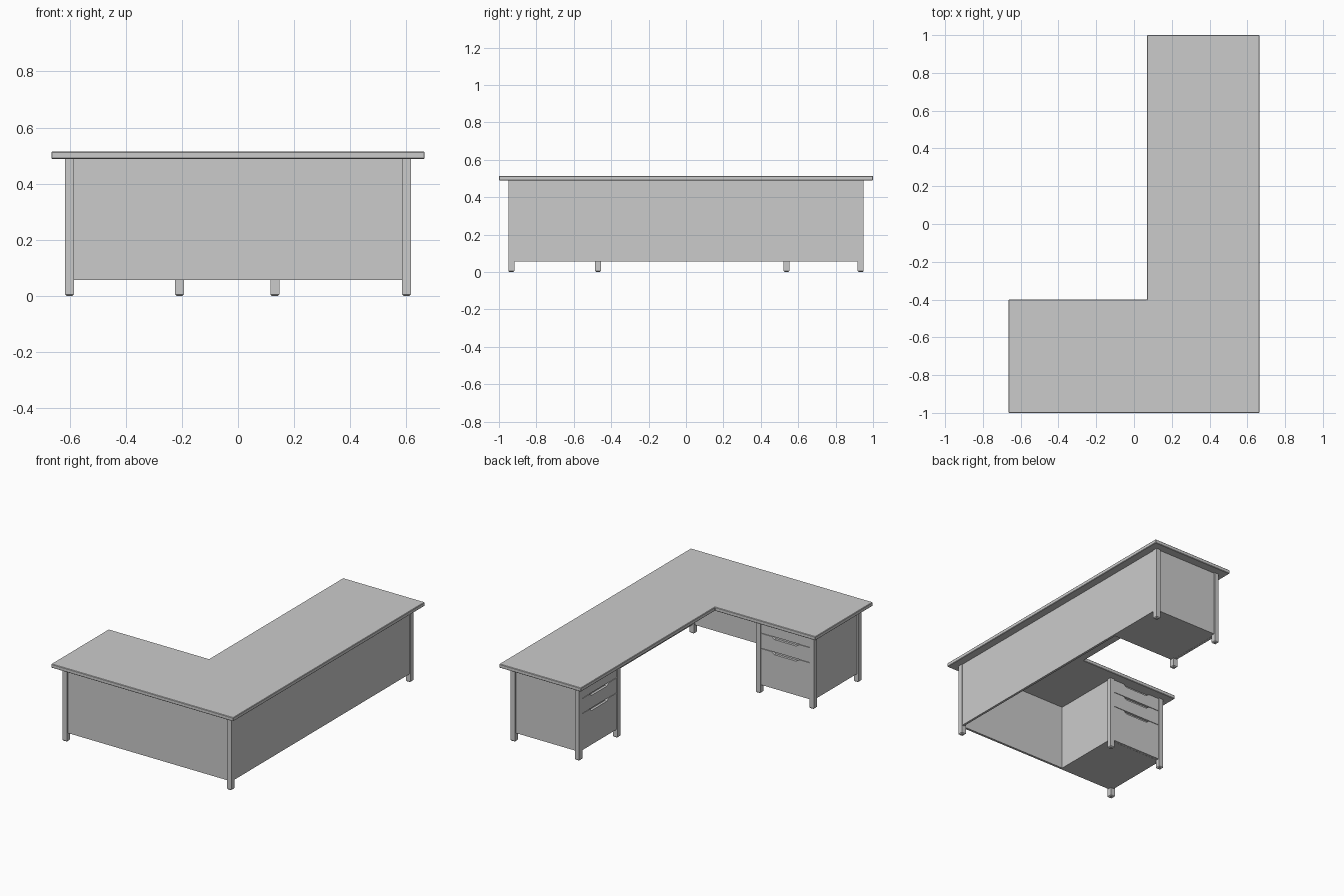
import bpy, bmesh
from math import radians
from mathutils import Matrix

if "Cube" in bpy.data.objects:
    bpy.data.objects.remove(bpy.data.objects["Cube"])

TOP, UNDER, LOW = 0.514, 0.489, 0.057   # tabletop top, underside, panel bottom
LEG = 0.032


def finish(bm, name):
    bmesh.ops.recalc_face_normals(bm, faces=bm.faces[:])
    me = bpy.data.meshes.new(name)
    bm.to_mesh(me)
    bm.free()
    ob = bpy.data.objects.new(name, me)
    bpy.context.collection.objects.link(ob)
    return ob


def make_box(bm, x0, x1, y0, y1, z0, z1):
    m = (Matrix.Translation(((x0 + x1) / 2, (y0 + y1) / 2, (z0 + z1) / 2))
         @ Matrix.Diagonal((x1 - x0, y1 - y0, z1 - z0, 1)))
    bmesh.ops.create_cube(bm, size=1, matrix=m)


def box(name, *dims):
    bm = bmesh.new()
    make_box(bm, *dims)
    return finish(bm, name)


def extrude_profile(name, pts, depth, matrix=Matrix()):
    """Polygon in local XY, extruded along local +Z, then placed by matrix."""
    bm = bmesh.new()
    f = bm.faces.new([bm.verts.new((x, y, 0)) for x, y in pts])
    r = bmesh.ops.extrude_face_region(bm, geom=[f])
    vs = [v for v in r["geom"] if isinstance(v, bmesh.types.BMVert)]
    bmesh.ops.translate(bm, verts=vs, vec=(0, 0, depth))
    bm.transform(matrix)
    return finish(bm, name)


def leg(name, x, y):
    """Square post with a chamfered foot."""
    h = LEG / 2
    bm = bmesh.new()
    make_box(bm, x - h, x + h, y - h, y + h, 0, UNDER)
    bottom = [e for e in bm.edges if all(v.co.z < 0.001 for v in e.verts)]
    bmesh.ops.bevel(bm, geom=bottom, offset=0.006, segments=1, affect='EDGES')
    return finish(bm, name)


def drawers(prefix, width, matrix):
    """Three fronts with a trapezoid finger notch in each top edge."""
    w, gap = width / 2 - 0.001, 0.003
    levels = [LOW, 0.30, 0.40, UNDER]
    for i in range(3):
        z0, z1 = levels[i], levels[i + 1] - gap
        pts = [(-w, z0), (w, z0), (w, z1), (0.10, z1), (0.08, z1 - 0.015),
               (-0.08, z1 - 0.015), (-0.10, z1), (-w, z1)]
        extrude_profile(f"{prefix}_drawer_{i + 1}", pts, 0.016, matrix)


# L-shaped tabletop with a fine eased edge
top = extrude_profile("tabletop", [(-0.665, -1), (0.665, -1), (0.665, 1), (0.068, 1),
                                   (0.068, -0.4), (-0.665, -0.4)],
                      TOP - UNDER, Matrix.Translation((0, 0, UNDER)))
bev = top.modifiers.new("eased_edge", 'BEVEL')
bev.width, bev.segments = 0.003, 1

# Legs
for name, x, y in [("front_left_leg", -0.6, -0.934), ("front_right_leg", 0.6, -0.934),
                   ("left_drawer_outer_leg", -0.6, -0.47), ("left_drawer_inner_leg", -0.209, -0.47),
                   ("back_right_leg", 0.6, 0.934), ("back_drawer_outer_leg", 0.131, 0.934),
                   ("back_drawer_inner_leg", 0.131, 0.537)]:
    leg(name, x, y)

# Modesty panels along the front and the right side
box("front_panel", -0.59, 0.605, -0.942, -0.927, LOW, UNDER)
box("right_panel", 0.597, 0.612, -0.925, 0.925, LOW, UNDER)

# Drawer cabinets
box("left_cabinet", -0.608, -0.200, -0.930, -0.476, LOW, UNDER)
box("back_cabinet", 0.136, 0.600, 0.529, 0.942, LOW, UNDER)

# Drawer fronts: left cabinet faces +y, back cabinet faces -x
upright = Matrix.Rotation(radians(90), 4, 'X')   # profile y becomes z, depth goes to -y
drawers("left", 0.359, Matrix.Translation((-0.4045, -0.459, 0)) @ upright)
drawers("back", 0.365, Matrix.Translation((0.119, 0.7355, 0))
        @ Matrix.Rotation(radians(90), 4, 'Z') @ upright)
